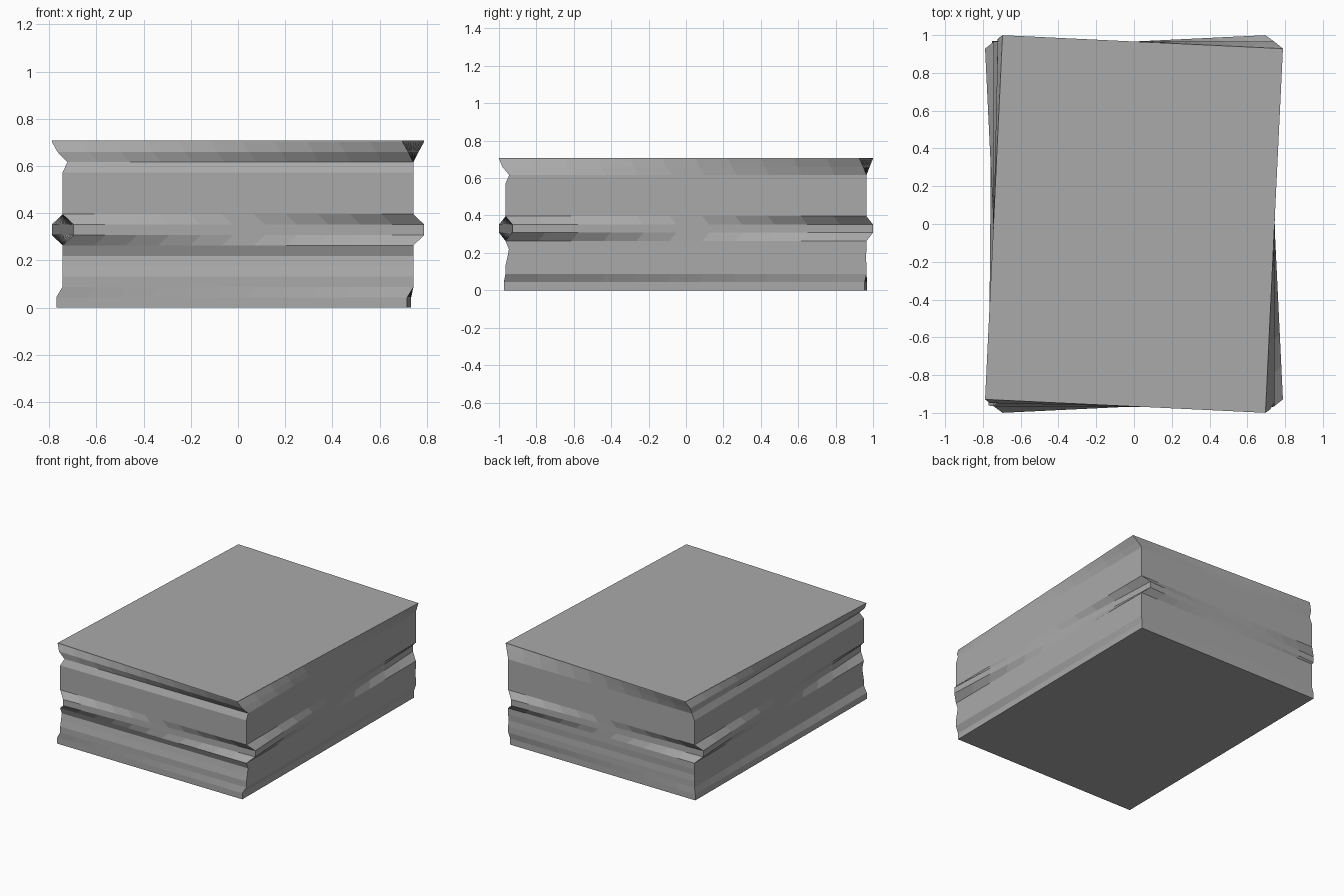
import bpy
import bmesh
import math
from mathutils import Matrix, Vector

cube = bpy.data.objects.get("Cube")
if cube:
    bpy.data.objects.remove(cube, do_unlink=True)

# One plain paper colour
grey = bpy.data.materials.new("paper_grey")
grey.use_nodes = True
grey.diffuse_color = (0.4, 0.4, 0.4, 1)
bsdf = next(n for n in grey.node_tree.nodes if n.type == 'BSDF_PRINCIPLED')
bsdf.inputs["Base Color"].default_value = grey.diffuse_color

HX, HY = 0.743, 0.965   # half size of a squarely stacked sheet
SEGMENTS = 11           # divisions along each side, so twisted bands stay even

# Layers from the bottom up:
# height, left inset, right inset, front inset, back inset, twist in degrees
LAYERS = [
    (0.0, -0.018, 0.018, -0.003, 0.003, -0.5),
    (0.044, -0.018, 0.018, -0.003, 0.003, -0.5),
    (0.088, 0, 0, 0, 0, 0),
    (0.132, 0, 0, 0, 0, 0),
    (0.176, 0, 0, 0.010, 0.003, 0),
    (0.22, 0, 0, 0.018, 0, 0),
    (0.264, 0, 0, 0, 0, 0),
    (0.308, 0, 0, 0, 0, 2.75),
    (0.352, 0, 0, 0, 0, 2.75),
    (0.396, 0, 0, 0, 0, 0),
    (0.572, 0, 0, 0, 0, 0),
    (0.616, 0.02, 0, 0.02, 0, 0),
    (0.66, 0, 0, 0, 0, -1.3),
    (0.703, 0, 0, 0, 0, -2.75),
    (0.708, 0, 0, 0, 0, -2.75),
]


def sheet_outline(bm, z, left, right, front, back, twist):
    """Ring of vertices around one sheet, turned about the stack's axis."""
    x0, x1 = -HX + left, HX - right
    y0, y1 = -HY + front, HY - back
    corners = [Vector(c) for c in ((x0, y0, z), (x1, y0, z), (x1, y1, z), (x0, y1, z))]
    turn = Matrix.Rotation(math.radians(twist), 3, 'Z')
    ring = []
    for i, a in enumerate(corners):
        b = corners[(i + 1) % 4]
        ring += [bm.verts.new(turn @ a.lerp(b, k / SEGMENTS)) for k in range(SEGMENTS)]
    return ring


# Stack of paper: bridge each outline to the next and cap both ends
bm = bmesh.new()
rings = [sheet_outline(bm, *layer) for layer in LAYERS]
for low, high in zip(rings, rings[1:]):
    for i in range(len(low)):
        j = (i + 1) % len(low)
        bm.faces.new((low[i], low[j], high[j], high[i]))
bm.faces.new(rings[0][::-1])
bm.faces.new(rings[-1])

mesh = bpy.data.meshes.new("paper_stack")
bm.to_mesh(mesh)
bm.free()
mesh.materials.append(grey)
stack = bpy.data.objects.new("paper_stack", mesh)
bpy.context.collection.objects.link(stack)
